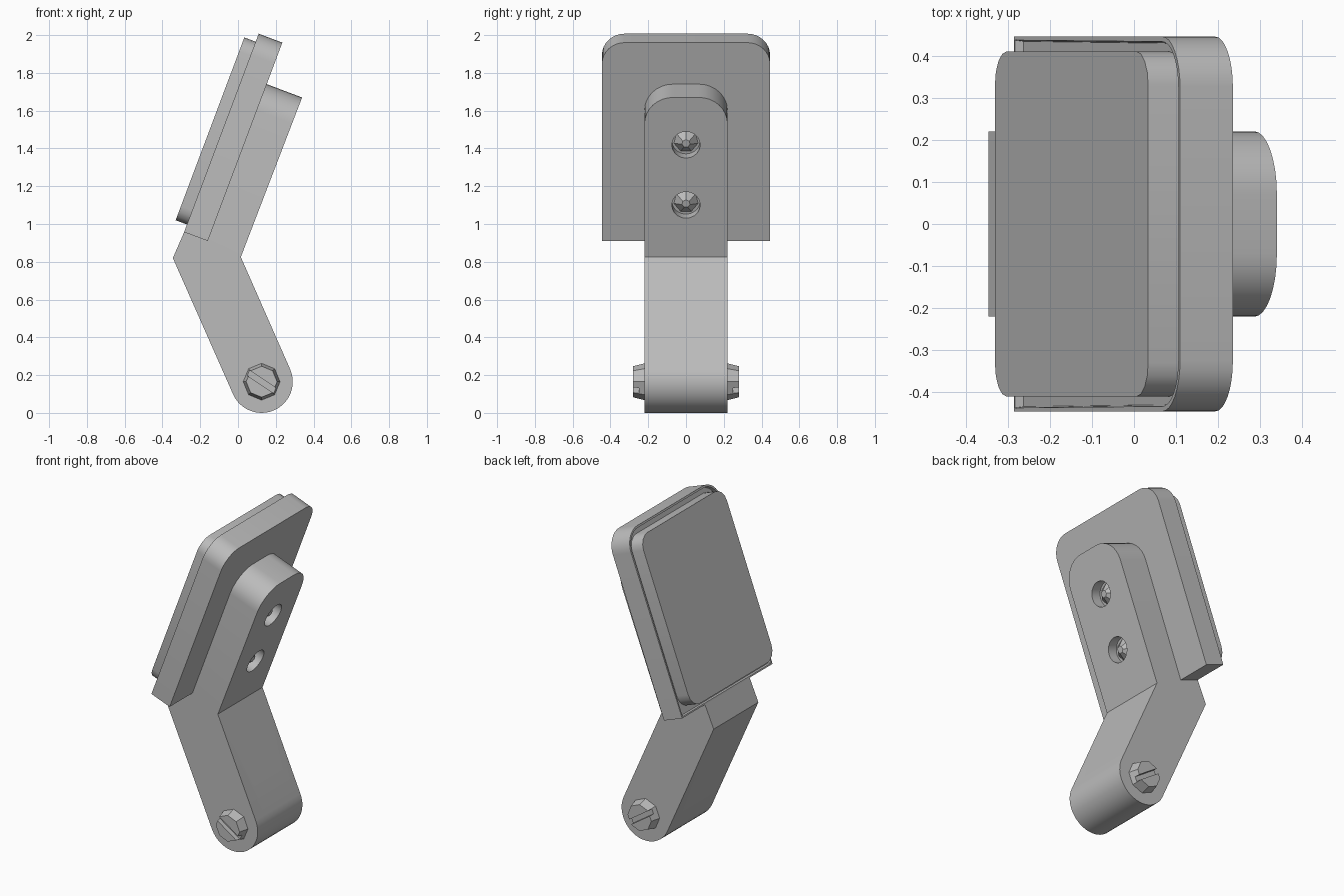
import bpy, bmesh, math
from mathutils import Matrix, Vector

if "Cube" in bpy.data.objects:
    bpy.data.objects.remove(bpy.data.objects["Cube"])

grey = bpy.data.materials.new("plain_grey")
grey.use_nodes = True
colour = (0.5, 0.5, 0.5, 1)
grey.diffuse_color = colour
grey.node_tree.nodes["Principled BSDF"].inputs["Base Color"].default_value = colour

# Directions: along the upper arm, out of the pad, and along the lower arm
TILT = math.radians(20.6)
LEAN = math.radians(24.2)
up = Vector((math.sin(TILT), 0, math.cos(TILT)))
out = Vector((-math.cos(TILT), 0, math.sin(TILT)))
low = Vector((-math.sin(LEAN), 0, math.cos(LEAN)))
Y = Vector((0, 1, 0))
pivot = Vector((0.125, 0, 0.165))
plate_base = Vector((-0.16, 0, 0.91))


def frame(x, y, z, origin):
    m = Matrix((x, y, z)).transposed().to_4x4()
    m.translation = origin
    return m


def finish(name, bm, matrix):
    bm.transform(matrix)
    bmesh.ops.recalc_face_normals(bm, faces=bm.faces[:])
    mesh = bpy.data.meshes.new(name)
    bm.to_mesh(mesh)
    bm.free()
    mesh.materials.append(grey)
    ob = bpy.data.objects.new(name, mesh)
    bpy.context.collection.objects.link(ob)
    return ob


def prism_mesh(points, low_z, high_z):
    bm = bmesh.new()
    face = bm.faces.new([bm.verts.new((x, y, low_z)) for x, y in points])
    top = bmesh.ops.extrude_face_region(bm, geom=[face])["geom"]
    verts = [v for v in top if isinstance(v, bmesh.types.BMVert)]
    bmesh.ops.translate(bm, verts=verts, vec=(0, 0, high_z - low_z))
    return bm


def arc(cx, cy, r, start, end, steps):
    angles = [math.radians(start + (end - start) * i / steps) for i in range(steps + 1)]
    return [(cx + r * math.cos(a), cy + r * math.sin(a)) for a in angles]


def cone(name, axis, centre, length, r1, r2, sides):
    bm = bmesh.new()
    bmesh.ops.create_cone(bm, cap_ends=True, segments=sides, radius1=r1, radius2=r2, depth=length)
    turn = axis.to_track_quat("Z", "Y").to_matrix().to_4x4()
    return finish(name, bm, Matrix.Translation(centre) @ turn)


def box(name, size, matrix):
    bm = bmesh.new()
    bmesh.ops.create_cube(bm, size=1)
    bmesh.ops.scale(bm, vec=size, verts=bm.verts[:])
    return finish(name, bm, matrix)


def cut(target, cutter):
    cutter.hide_render = True
    mod = target.modifiers.new("cut", "BOOLEAN")
    mod.operation = "DIFFERENCE"
    mod.solver = "EXACT"
    mod.object = cutter
    bpy.context.view_layer.objects.active = target
    bpy.ops.object.modifier_apply(modifier=mod.name)
    bpy.data.objects.remove(cutter)


def smooth(ob):
    bpy.ops.object.select_all(action="DESELECT")
    ob.select_set(True)
    bpy.context.view_layer.objects.active = ob
    bpy.ops.object.shade_smooth_by_angle(angle=math.radians(30))


# Bent arm: side profile with a round lower end and a rounded upper end
tip_in = plate_base + up * 0.887
tip_out = tip_in - out * 0.2
profile = arc(pivot.x, pivot.z, 0.165, 180 + 24.2, 360 + 24.2, 20)
profile += [(0.015, 0.825), (tip_out.x, tip_out.z), (tip_in.x, tip_in.z),
            (plate_base.x, plate_base.z), (-0.285, 0.957), (-0.345, 0.82)]
bm = prism_mesh(profile, -0.22, 0.22)
tip_edges = [e for e in bm.edges
             if all(v.co.y > 1.6 for v in e.verts)
             and abs(e.verts[0].co.z - e.verts[1].co.z) < 0.01]
bmesh.ops.bevel(bm, geom=tip_edges, offset=0.15, segments=8, profile=0.5, affect="EDGES")
arm = finish("bent_arm", bm, frame(Vector((1, 0, 0)), Vector((0, 0, 1)), -Y, Vector()))

# Fork slot, pivot bore, cross hole and screw recesses
side = Y.cross(low)
cut(arm, box("slot_cutter", (0.8, 0.27, 0.6), frame(side, Y, -low, pivot - low * 0.094)))
cut(arm, cone("bore_cutter", Y, pivot, 0.6, 0.085, 0.085, 24))
cut(arm, cone("cross_cutter", Y, Vector((-0.115, 0, 0.71)), 0.6, 0.032, 0.032, 5))
elbow = Vector((0.015, 0, 0.825))
screw_spots = [elbow + up * t for t in (0.295, 0.636)]
for spot in screw_spots:
    cut(arm, cone("recess_cutter", out, spot, 0.12, 0.075, 0.075, 20))
smooth(arm)

# Screw heads sunk in the recesses
for name, spot in zip(("lower_screw", "upper_screw"), screw_spots):
    cone(name, -out, spot + out * 0.04, 0.045, 0.068, 0.022, 7)

# Backing plate: square at the bottom, round at the top, shallow tray in front
plate_frame = frame(-Y, up, out, plate_base)
outline = [(-0.445, 0), (0.445, 0)]
outline += arc(0.325, 1.002, 0.12, 0, 90, 8) + arc(-0.325, 1.002, 0.12, 90, 180, 8)
bm = prism_mesh(outline, 0, 0.134)
bm.normal_update()
front = [f for f in bm.faces if f.calc_center_median().z > 0.13]
bmesh.ops.inset_region(bm, faces=front, thickness=0.012, depth=0)
bmesh.ops.inset_region(bm, faces=front, thickness=0.004, depth=-0.02)
smooth(finish("backing_plate", bm, plate_frame))

# Pad with rounded corners
r, w, bottom, top = 0.08, 0.41, 0.043, 1.077
outline = []
for i, (x, y) in enumerate([(w - r, top - r), (r - w, top - r), (r - w, bottom + r), (w - r, bottom + r)]):
    outline += arc(x, y, r, 90 * i, 90 * i + 90, 4)
smooth(finish("pad", prism_mesh(outline, 0.11, 0.198), plate_frame))

# Pivot pin: waisted shaft, and a slotted head on each side
for name, s in (("right", -1), ("left", 1)):
    cone(name + "_pin_shaft", Y * s, pivot + Y * s * 0.07, 0.14, 0.032, 0.055, 8)
    cone(name + "_pin_collar", Y * s, pivot + Y * s * 0.183, 0.09, 0.083, 0.083, 24)
    head = cone(name + "_pin_head", Y * s, pivot + Y * s * 0.245, 0.07, 0.1, 0.082, 8)
    bar = Vector((0.83, 0, -0.56))
    cut(head, box("groove_cutter", (0.4, 0.06, 0.03), frame(bar, Y, bar.cross(Y), pivot + Y * s * 0.28)))
